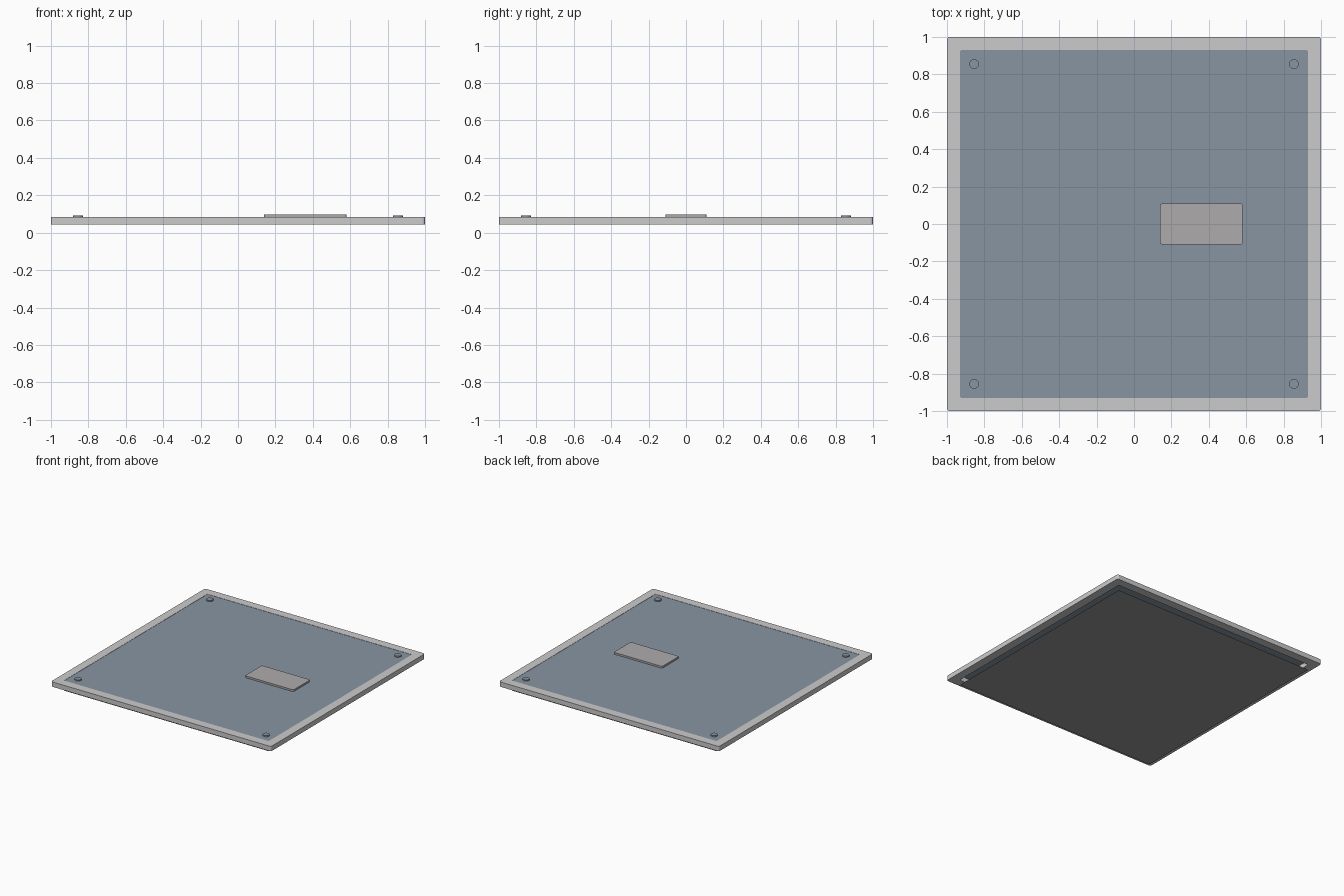
import bpy, bmesh, math

if "Cube" in bpy.data.objects:
    bpy.data.objects.remove(bpy.data.objects["Cube"])


def material(name, color):
    m = bpy.data.materials.new(name)
    m.diffuse_color = color
    m.use_nodes = True
    m.node_tree.nodes["Principled BSDF"].inputs["Base Color"].default_value = m.diffuse_color
    return m


def outline(cx, cy, hx, hy, r, seg=4):
    """Rounded rectangle, counter-clockwise."""
    pts = []
    for k, (sx, sy) in enumerate([(1, 1), (-1, 1), (-1, -1), (1, -1)]):
        for i in range(seg + 1):
            a = math.pi / 2 * (k + i / seg)
            pts.append((cx + sx * (hx - r) + r * math.cos(a),
                        cy + sy * (hy - r) + r * math.sin(a)))
    return pts


def finish(bm, name, mat):
    me = bpy.data.meshes.new(name)
    bm.to_mesh(me)
    bm.free()
    ob = bpy.data.objects.new(name, me)
    bpy.context.collection.objects.link(ob)
    if mat:
        me.materials.append(mat)
    return ob


def plate(name, pts, z0, z1, mat=None):
    """Flat sheet at z0, or a solid slab up to z1."""
    bm = bmesh.new()
    f = bm.faces.new([bm.verts.new((x, y, z0)) for x, y in pts])
    if z1 > z0:
        ext = bmesh.ops.extrude_face_region(bm, geom=[f], use_keep_orig=True)
        vs = [v for v in ext["geom"] if isinstance(v, bmesh.types.BMVert)]
        bmesh.ops.translate(bm, verts=vs, vec=(0, 0, z1 - z0))
        bmesh.ops.recalc_face_normals(bm, faces=bm.faces)
    return finish(bm, name, mat)


def ring(name, outer, inner, z0, z1, mat):
    """Closed rectangular frame between two outlines."""
    bm = bmesh.new()
    loops = [[bm.verts.new((x, y, z)) for x, y in pts]
             for pts, z in [(outer, z0), (outer, z1), (inner, z1), (inner, z0)]]
    n = len(outer)
    for k in range(4):
        a, b = loops[k], loops[(k + 1) % 4]
        for i in range(n):
            j = (i + 1) % n
            bm.faces.new((a[i], a[j], b[j], b[i]))
    bmesh.ops.recalc_face_normals(bm, faces=bm.faces)
    return finish(bm, name, mat)


frame_mat = material("frame_grey", (0.56, 0.59, 0.58, 1))
panel_mat = material("panel_blue_grey", (0.25, 0.30, 0.36, 1))
back_mat = material("back_grey", (0.30, 0.30, 0.30, 1))
box_mat = material("box_grey", (0.42, 0.41, 0.41, 1))

# Outer frame
ring("frame", outline(0, 0, 1, 1, 0.015), outline(0, 0, 0.93, 0.93, 0.008),
     0.043, 0.083, frame_mat)

# Upper panel and the thin sheet beneath it
plate("top_panel", outline(0, 0, 0.93, 0.93, 0.008), 0.081, 0.081, panel_mat)
plate("bottom_sheet", outline(0, 0, 0.93, 0.93, 0.008), 0, 0, back_mat)

# Raised box on the panel
plate("raised_box", outline(0.36, 0, 0.22, 0.11, 0.012), 0.081, 0.096, box_mat)

# Corner studs
for sx in (-1, 1):
    for sy in (-1, 1):
        circle = [(0.855 * sx + 0.026 * math.cos(i * math.pi / 12),
                   0.855 * sy + 0.026 * math.sin(i * math.pi / 12)) for i in range(24)]
        plate("corner_stud", circle, 0.081, 0.091, panel_mat)
